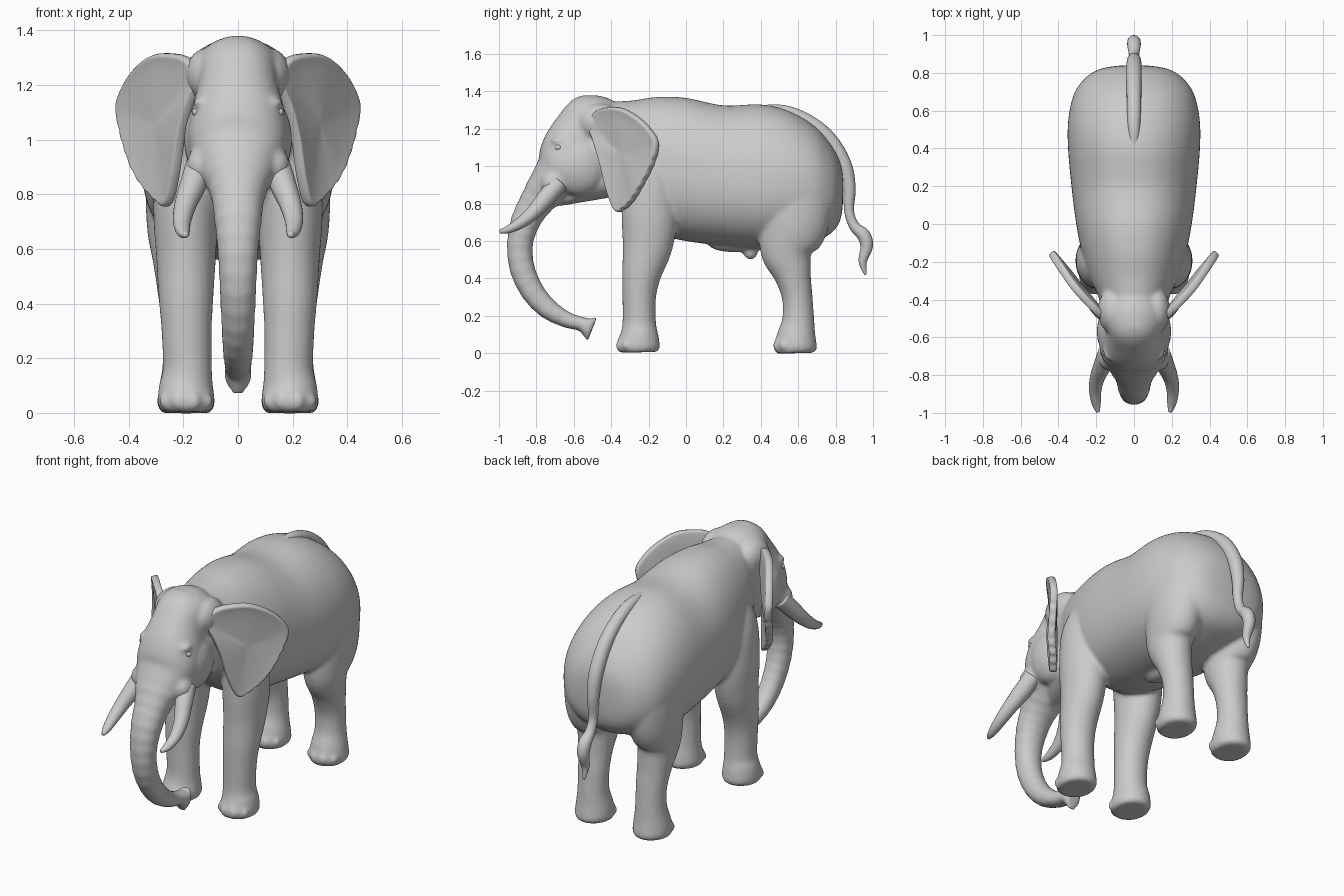
import bpy, bmesh, math
from mathutils import Vector, Matrix


def spline(a, b, c, d, t):
    """Catmull-Rom interpolation between b and c"""
    return [0.5 * (2*q + (r - p)*t + (2*p - 5*q + 4*r - s)*t*t + (3*q - p - 3*r + s)*t**3)
            for p, q, r, s in zip(a, b, c, d)]


def loft(bm, stations, side=1, power=2.0, egg=0.0, axis=None, wrinkle_from=None, sub=6, n=32):
    """Closed tube through stations (x, y, z, half width, half depth)"""
    st = [stations[0]] + stations + [stations[-1]]
    rows = []
    for i in range(1, len(st) - 2):
        rows += [spline(*st[i-1:i+3], k / sub) for k in range(sub)]
    rows.append(list(stations[-1]))
    rings = []
    for i, (x, y, z, rx, ry) in enumerate(rows):
        c = Vector((x, y, z))
        t = Vector(rows[min(i+1, len(rows)-1)][:3]) - Vector(rows[max(i-1, 0)][:3])
        t = Vector(axis) if axis else t.normalized()
        u = (Vector((1, 0, 0)) - t * t.x).normalized()
        v = u.cross(t)
        if wrinkle_from and i > wrinkle_from * sub and i % 3 == 0:
            rx, ry = rx * 1.035, ry * 1.035
        ring = []
        for k in range(n):
            a = 2 * math.pi * k / n
            ca, sa = math.cos(a), math.sin(a)
            px = math.copysign(abs(ca) ** (2 / power), ca) * rx * (1 - egg * sa)
            py = math.copysign(abs(sa) ** (2 / power), sa) * ry
            p = c + u * px + v * py
            ring.append(bm.verts.new((p.x * side, p.y, p.z)))
        rings.append(ring)
    for r0, r1 in zip(rings, rings[1:]):
        for k in range(n):
            bm.faces.new((r0[k], r0[(k+1) % n], r1[(k+1) % n], r1[k]))
    bm.faces.new(rings[0])
    bm.faces.new(rings[-1])


def blob(bm, center, radii):
    m = Matrix.Translation(center) @ Matrix.Diagonal((*radii, 1))
    bmesh.ops.create_uvsphere(bm, u_segments=20, v_segments=12, radius=1, matrix=m)


def finish(bm, name):
    bmesh.ops.recalc_face_normals(bm, faces=bm.faces[:])
    for f in bm.faces:
        f.smooth = True
    me = bpy.data.meshes.new(name)
    bm.to_mesh(me)
    bm.free()
    ob = bpy.data.objects.new(name, me)
    bpy.context.collection.objects.link(ob)
    return ob


# Torso with neck, from (y, top, bottom, half width)
bm = bmesh.new()
torso = [(-0.55, 1.31, 0.94, 0.13), (-0.47, 1.335, 0.90, 0.165), (-0.38, 1.345, 0.84, 0.19),
         (-0.28, 1.352, 0.74, 0.235), (-0.15, 1.37, 0.64, 0.275), (0, 1.365, 0.60, 0.305),
         (0.2, 1.325, 0.575, 0.33), (0.4, 1.33, 0.555, 0.348), (0.55, 1.295, 0.57, 0.347),
         (0.68, 1.22, 0.60, 0.32), (0.76, 1.135, 0.63, 0.27), (0.81, 1.055, 0.68, 0.205),
         (0.832, 0.99, 0.74, 0.13), (0.84, 0.92, 0.82, 0.05)]
loft(bm, [(0, y, (t + b) / 2, w, (t - b) / 2) for y, t, b, w in torso],
     power=2.2, egg=0.08, axis=(0, 1, 0), n=72)
blob(bm, (0, 0.26, 0.58), (0.06, 0.14, 0.04))
blob(bm, (0, 0.345, 0.54), (0.035, 0.04, 0.04))

# Head and trunk in one sweep, from (y, z, half width, half depth)
head = [(-0.47, 1.345, 0.06, 0.05), (-0.49, 1.32, 0.105, 0.095), (-0.52, 1.27, 0.135, 0.13),
        (-0.56, 1.18, 0.15, 0.155), (-0.61, 1.08, 0.175, 0.165), (-0.66, 0.98, 0.18, 0.15),
        (-0.73, 0.90, 0.145, 0.115), (-0.805, 0.80, 0.10, 0.088), (-0.86, 0.70, 0.085, 0.077),
        (-0.888, 0.58, 0.073, 0.068), (-0.875, 0.45, 0.066, 0.066), (-0.82, 0.33, 0.06, 0.062),
        (-0.74, 0.24, 0.056, 0.055), (-0.64, 0.18, 0.05, 0.043), (-0.56, 0.157, 0.048, 0.038),
        (-0.52, 0.138, 0.050, 0.055), (-0.50, 0.13, 0.04, 0.078)]
loft(bm, [(0, *h) for h in head], power=2.15, wrinkle_from=6)

# Crown and lower jaw
blob(bm, (0, -0.50, 1.265), (0.15, 0.165, 0.115))
loft(bm, [(0, -0.40, 0.95, 0.15, 0.12), (0, -0.52, 0.885, 0.13, 0.075),
          (0, -0.62, 0.83, 0.08, 0.035), (0, -0.68, 0.80, 0.025, 0.015)])

front_leg = [(0.19, -0.255, 0.005, 0.092, 0.10), (0.19, -0.255, 0.035, 0.104, 0.117),
             (0.19, -0.25, 0.09, 0.10, 0.105), (0.185, -0.25, 0.16, 0.09, 0.09),
             (0.188, -0.25, 0.30, 0.092, 0.09), (0.19, -0.238, 0.42, 0.10, 0.105),
             (0.19, -0.205, 0.58, 0.11, 0.135), (0.19, -0.195, 0.75, 0.12, 0.15),
             (0.175, -0.20, 0.95, 0.12, 0.14), (0.13, -0.20, 1.12, 0.09, 0.10)]
hind_leg = [(0.19, 0.585, 0.0, 0.09, 0.10), (0.19, 0.585, 0.03, 0.105, 0.116),
            (0.19, 0.59, 0.09, 0.10, 0.105), (0.19, 0.60, 0.18, 0.086, 0.086),
            (0.19, 0.595, 0.30, 0.087, 0.082), (0.195, 0.57, 0.42, 0.096, 0.10),
            (0.20, 0.54, 0.55, 0.11, 0.145), (0.205, 0.575, 0.70, 0.13, 0.19),
            (0.19, 0.58, 0.90, 0.14, 0.195), (0.15, 0.55, 1.08, 0.12, 0.14)]
for s in (1, -1):
    # Legs with toenails
    for leg in (front_leg, hind_leg):
        loft(bm, leg, s)
        for a in (-0.9, -0.3, 0.3, 0.9):
            blob(bm, (s * leg[0][0] + 0.096 * math.sin(a), leg[0][1] - 0.108 * math.cos(a), 0.042),
                 (0.024, 0.018, 0.028))
    # Cheek, brow, ear root and tusk socket
    blob(bm, (s * 0.10, -0.57, 1.0), (0.098, 0.15, 0.16))
    blob(bm, (s * 0.125, -0.675, 1.135), (0.04, 0.05, 0.025))
    blob(bm, (s * 0.115, -0.46, 1.235), (0.078, 0.12, 0.10))
    blob(bm, (s * 0.135, -0.71, 0.905), (0.055, 0.065, 0.065))

# Blend all skin parts into one smooth body
body = finish(bm, "body")
remesh = body.modifiers.new("blend", 'REMESH')
remesh.mode = 'VOXEL'
remesh.voxel_size = 0.0105
remesh.use_smooth_shade = True
smooth = body.modifiers.new("soften", 'SMOOTH')
smooth.factor = 0.5
smooth.iterations = 10

# Tail lying along the spine and rump, ending in a tuft
bm = bmesh.new()
tail = [(0.38, 1.305, 0.02), (0.52, 1.293, 0.034), (0.65, 1.24, 0.038), (0.765, 1.145, 0.04),
        (0.845, 1.01, 0.04), (0.873, 0.88, 0.034), (0.872, 0.76, 0.026), (0.90, 0.68, 0.028),
        (0.95, 0.63, 0.036), (0.966, 0.57, 0.033), (0.945, 0.49, 0.022), (0.96, 0.42, 0.006)]
loft(bm, [(0, y, z, r, r) for y, z, r in tail], n=20)
finish(bm, "tail")

tusk = [(0.14, -0.68, 0.91, 0.05, 0.05), (0.165, -0.745, 0.835, 0.048, 0.048),
        (0.193, -0.81, 0.76, 0.040, 0.040), (0.205, -0.88, 0.70, 0.033, 0.031),
        (0.20, -0.95, 0.662, 0.024, 0.021), (0.19, -0.995, 0.65, 0.010, 0.010)]
ear = [(0.14, -0.52, 1.22), (0.18, -0.48, 1.295), (0.25, -0.41, 1.315), (0.32, -0.33, 1.305),
       (0.39, -0.23, 1.24), (0.435, -0.16, 1.15), (0.436, -0.155, 1.08), (0.415, -0.19, 0.98),
       (0.375, -0.25, 0.87), (0.32, -0.30, 0.795), (0.26, -0.37, 0.755), (0.23, -0.42, 0.86),
       (0.21, -0.455, 1.0), (0.18, -0.49, 1.12)]
for s, label in ((1, "left"), (-1, "right")):
    # Tusk
    bm = bmesh.new()
    loft(bm, tusk, s, n=20)
    finish(bm, label + "_tusk")

    # Eye
    bm = bmesh.new()
    blob(bm, (s * 0.150, -0.682, 1.10), (0.018, 0.02, 0.016))
    finish(bm, label + "_eye")

    # Ear: smooth outline with a scalloped rear edge, dished toward the middle
    m = len(ear)
    rim = [Vector(spline(ear[i-1], ear[i], ear[(i+1) % m], ear[(i+2) % m], k / 6))
           for i in range(m) for k in range(6)]
    mid = Vector((0.30, -0.345, 1.06))
    bm = bmesh.new()
    rings = []
    for f in (1, 0.95, 0.88, 0.75, 0.5, 0.25):
        dish = Vector((-0.72, 0.69, 0)) * 0.018 * (1 - f * f)
        ring = []
        for i, p in enumerate(rim):
            notch = 0.045 if f == 1 and 39 <= i <= 58 and i % 3 == 0 else 0
            q = mid.lerp(p, f - notch) + dish
            ring.append(bm.verts.new((q.x * s, q.y, q.z)))
        rings.append(ring)
    for r0, r1 in zip(rings, rings[1:]):
        for k in range(len(rim)):
            j = (k + 1) % len(rim)
            bm.faces.new((r0[k], r0[j], r1[j], r1[k]))
    hub = bm.verts.new(((mid.x - 0.013) * s, mid.y + 0.0125, mid.z))
    for k in range(len(rim)):
        bm.faces.new((rings[-1][k], rings[-1][(k + 1) % len(rim)], hub))
    inner = [v for r in rings[2:] for v in r] + [hub]
    for _ in range(12):
        bmesh.ops.smooth_vert(bm, verts=inner, factor=0.5, use_axis_x=True, use_axis_y=True)
    ob = finish(bm, label + "_ear")
    solid = ob.modifiers.new("thickness", 'SOLIDIFY')
    solid.thickness = 0.04
    solid.offset = 0
    ob.modifiers.new("round", 'SUBSURF').levels = 1
